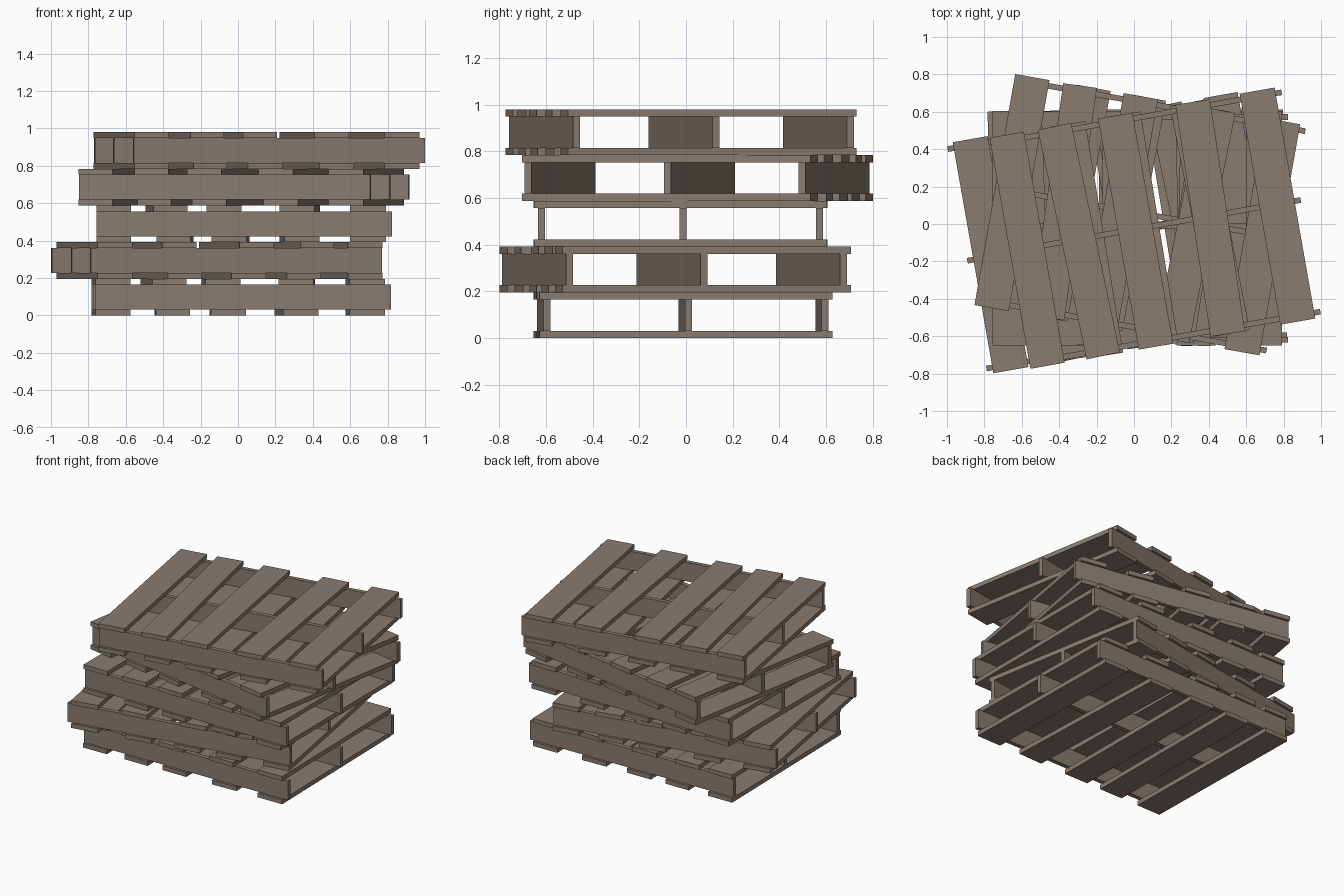
import bpy
import bmesh
from math import radians
from mathutils import Matrix, Vector

if "Cube" in bpy.data.objects:
    bpy.data.objects.remove(bpy.data.objects["Cube"])

wood = bpy.data.materials.new("weathered_wood")
wood.diffuse_color = (0.25, 0.2, 0.163, 1)
wood.use_nodes = True
wood.node_tree.nodes["Principled BSDF"].inputs["Base Color"].default_value = wood.diffuse_color

PITCH = 0.196          # height of one pallet
BOARD = 0.031          # deck board thickness
DECK_LEN = 1.254       # deck board length
STRINGER = (1.58, 0.03, PITCH - 2 * BOARD)

# deck boards in the pallet frame: (x centre, width, twist in degrees)
TOP = [(-0.697, 0.186, 0), (-0.416, 0.182, 2.0), (-0.108, 0.187, 0),
       (0.297, 0.187, -1.4), (0.662, 0.19, 0)]
BOTTOM = [(-0.697, 0.186, 0), (-0.37, 0.182, -0.7), (-0.073, 0.187, -0.7),
          (0.295, 0.187, 1.2), (0.662, 0.19, 0)]

# pallets from the ground up: (x, y, turn in degrees)
STACK = [(0.018, -0.013, 1), (-0.115, -0.049, 190), (0.033, -0.0235, 0),
         (0.034, 0.047, -10), (0.115, -0.0194, 10)]


def make_box(name, size, loc, turn, frame):
    bm = bmesh.new()
    bmesh.ops.create_cube(bm, size=1, matrix=Matrix.Diagonal((*size, 1)))
    mesh = bpy.data.meshes.new(name)
    bm.to_mesh(mesh)
    bm.free()
    mesh.materials.append(wood)
    obj = bpy.data.objects.new(name, mesh)
    obj.matrix_world = (frame @ Matrix.Translation(Vector(loc))
                        @ Matrix.Rotation(radians(turn), 4, 'Z'))
    bpy.context.collection.objects.link(obj)


for level, (px, py, turn) in enumerate(STACK):
    frame = (Matrix.Translation((px, py, level * PITCH))
             @ Matrix.Rotation(radians(turn), 4, 'Z'))
    # three long stringers
    for y in (-0.5955, 0.0105, 0.5955):
        make_box("stringer", STRINGER, (0, y, PITCH / 2), 0, frame)
    # bottom and top deck boards
    for name, boards, z in (("bottom_board", BOTTOM, BOARD / 2),
                            ("top_board", TOP, PITCH - BOARD / 2)):
        for x, width, twist in boards:
            make_box(name, (width, DECK_LEN, BOARD), (x, 0, z), twist, frame)
